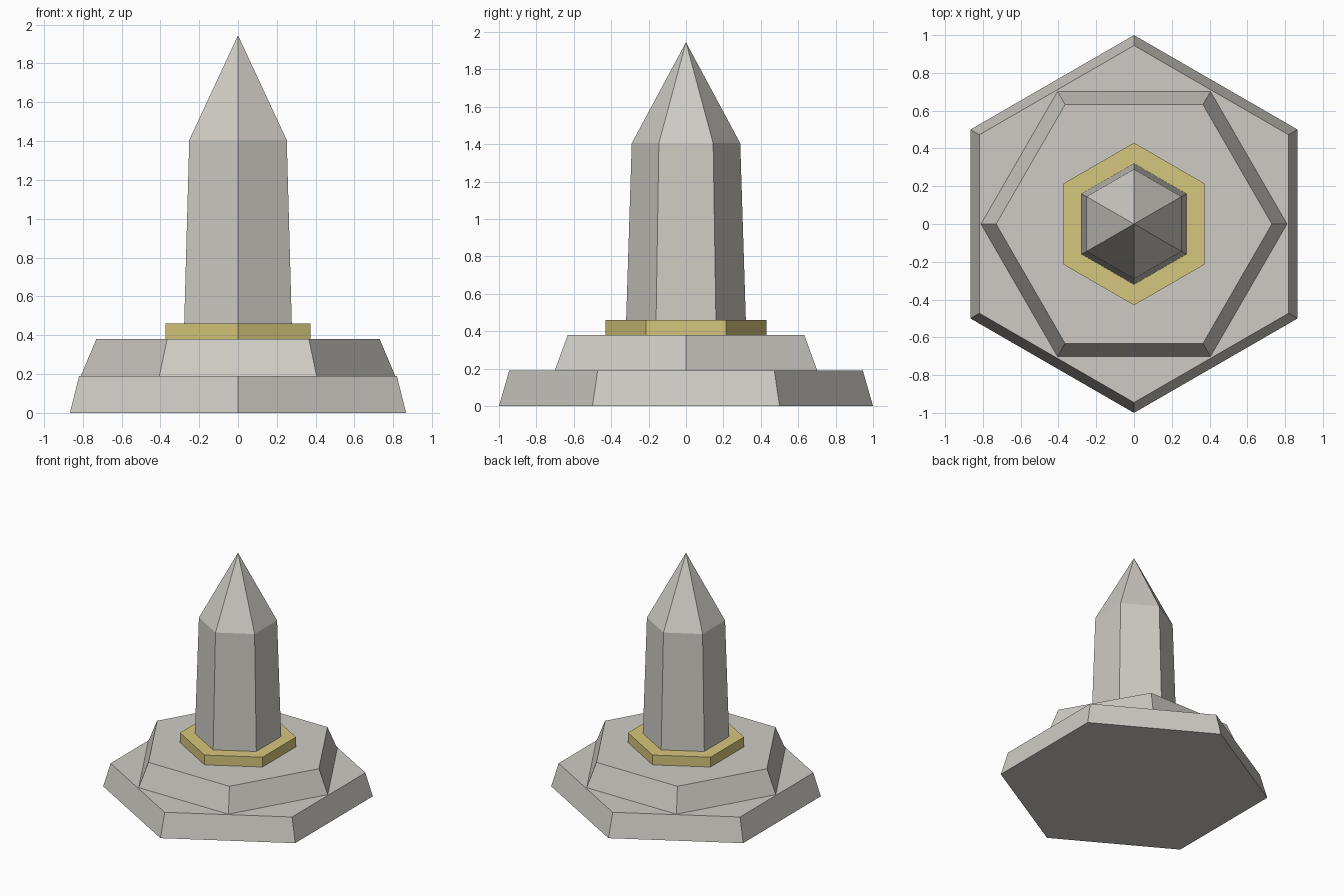
import bpy
import bmesh
from math import radians

cube = bpy.data.objects.get("Cube")
if cube:
    bpy.data.objects.remove(cube, do_unlink=True)


def make_material(name, rgb):
    mat = bpy.data.materials.new(name)
    mat.use_nodes = True
    color = (*rgb, 1.0)
    mat.diffuse_color = color
    mat.node_tree.nodes["Principled BSDF"].inputs["Base Color"].default_value = color
    return mat


stone = make_material("pale stone", (0.62, 0.60, 0.555))
gold = make_material("dull gold", (0.67, 0.565, 0.20))


def hex_frustum(name, bottom_radius, top_radius, z0, z1, mat, turn=30):
    """Six-sided tapered block; a zero top radius gives a point."""
    bpy.ops.mesh.primitive_cone_add(
        vertices=6, radius1=bottom_radius, radius2=top_radius,
        depth=z1 - z0, location=(0, 0, (z0 + z1) / 2))
    obj = bpy.context.object
    obj.name = name
    # Cone corners start on the y axis; turning by 30 puts them on the x axis
    bm = bmesh.new()
    bm.from_mesh(obj.data)
    has_x_corner = any(abs(v.co.y) < 0.001 and abs(v.co.x) > 0.01 for v in bm.verts)
    bm.free()
    if has_x_corner != (turn == 30):
        obj.rotation_euler.z = radians(30)
    obj.data.materials.append(mat)
    return obj


# Stepped plinth: the two tiers are turned against each other
hex_frustum("lower_plinth", 1.0, 0.945, 0.0, 0.19, stone, turn=0)
hex_frustum("upper_plinth", 0.81, 0.73, 0.19, 0.38, stone, turn=30)

# Gold collar around the foot of the shaft
hex_frustum("collar", 0.43, 0.43, 0.38, 0.46, gold, turn=0)

# Tapered shaft and pointed cap
hex_frustum("shaft", 0.32, 0.29, 0.46, 1.405, stone, turn=0)
hex_frustum("pointed_cap", 0.29, 0.0, 1.405, 1.945, stone, turn=0)
